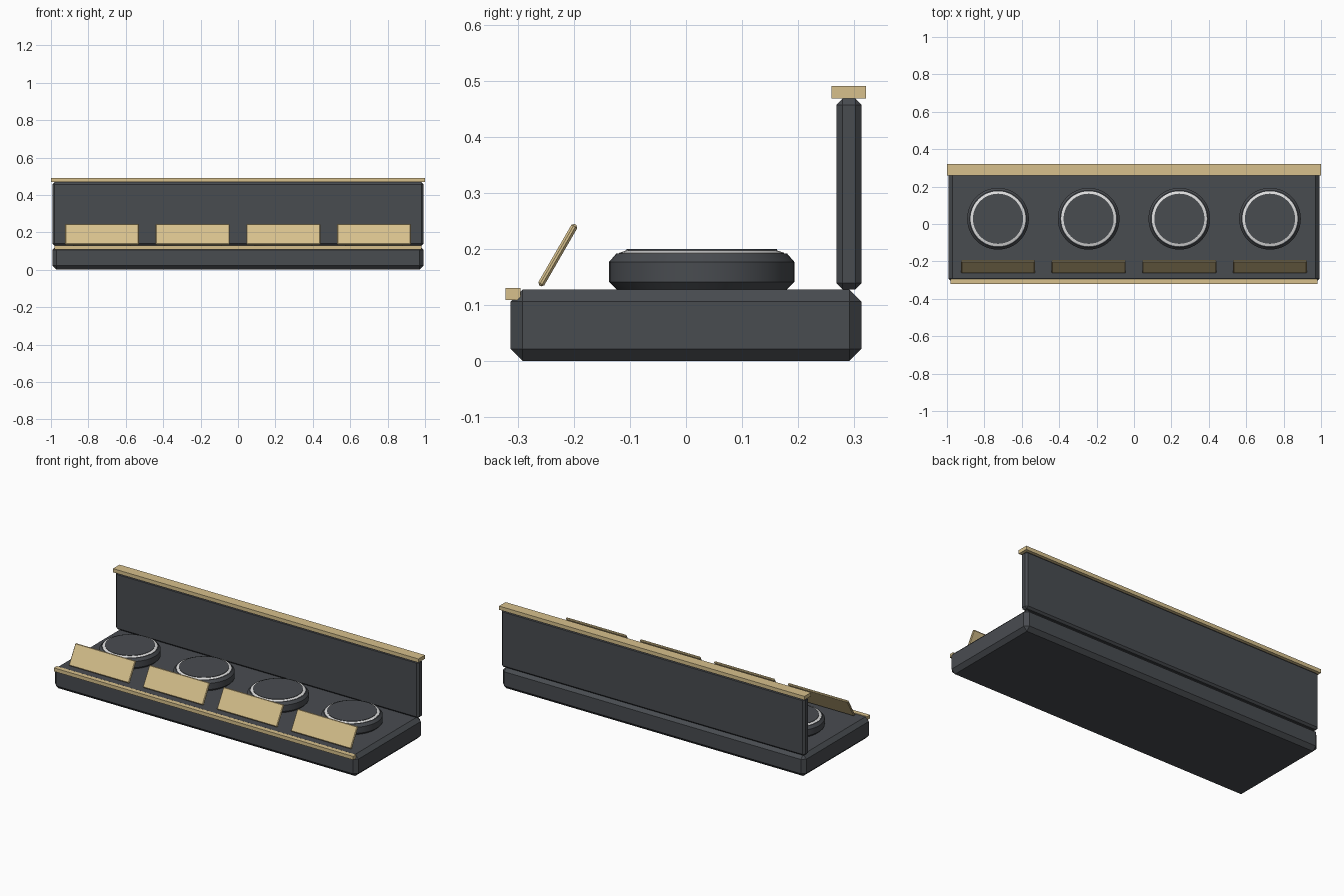
import bpy, bmesh, math

if "Cube" in bpy.data.objects:
    bpy.data.objects.remove(bpy.data.objects["Cube"], do_unlink=True)


def make_material(name, color):
    mat = bpy.data.materials.new(name)
    mat.use_nodes = True
    mat.diffuse_color = (*color, 1)
    mat.node_tree.nodes["Principled BSDF"].inputs["Base Color"].default_value = (*color, 1)
    return mat


dark = make_material("dark slate", (0.066, 0.072, 0.081))
brass = make_material("pale brass", (0.68, 0.53, 0.265))
silver = make_material("light silver", (0.74, 0.74, 0.74))


def finish(name, bm, mat, loc, tilt=0):
    bmesh.ops.recalc_face_normals(bm, faces=bm.faces)
    mesh = bpy.data.meshes.new(name)
    bm.to_mesh(mesh)
    bm.free()
    mesh.materials.append(mat)
    obj = bpy.data.objects.new(name, mesh)
    obj.location = loc
    obj.rotation_euler.x = tilt
    bpy.context.collection.objects.link(obj)
    return obj


def box(name, size, loc, mat, chamfer=0, tilt=0):
    bm = bmesh.new()
    bmesh.ops.create_cube(bm, size=1)
    bmesh.ops.scale(bm, vec=size, verts=bm.verts)
    if chamfer:
        bmesh.ops.bevel(bm, geom=bm.edges[:], offset=chamfer, segments=1,
                        affect='EDGES', profile=0.5)
    return finish(name, bm, mat, loc, tilt)


def lathe(name, profile, loc, mat, sides=48):
    """Stack rings of (radius, height) and cap both ends."""
    bm = bmesh.new()
    rings = []
    for r, z in profile:
        angles = [2 * math.pi * i / sides for i in range(sides)]
        rings.append([bm.verts.new((r * math.cos(a), r * math.sin(a), z)) for a in angles])
    for low, high in zip(rings, rings[1:]):
        for i in range(sides):
            j = (i + 1) % sides
            bm.faces.new((low[i], low[j], high[j], high[i]))
    bm.faces.new(rings[0][::-1])
    bm.faces.new(rings[-1])
    obj = finish(name, bm, mat, loc)
    bpy.ops.object.select_all(action='DESELECT')
    bpy.context.view_layer.objects.active = obj
    obj.select_set(True)
    bpy.ops.object.shade_smooth_by_angle(angle=math.radians(25))
    return obj


# Base slab, upright back and their trim rails
box("base", (1.986, 0.626, 0.128), (0, 0, 0.064), dark, 0.022)
box("back_panel", (1.986, 0.045, 0.34), (0, 0.2905, 0.298), dark, 0.011)
box("top_rail", (2.0, 0.061, 0.022), (0, 0.29, 0.479), brass)
box("front_trim", (1.96, 0.027, 0.021), (0, -0.3085, 0.1195), brass)

# Four round stands, each with a bright rim, an inset top and a leaning plaque
for n, x in enumerate((-0.727, -0.2425, 0.2425, 0.727), 1):
    lathe(f"stand_{n}", [(0.152, 0), (0.165, 0.013), (0.165, 0.049), (0.152, 0.064)],
          (x, 0.028, 0.128), dark)
    lathe(f"rim_{n}", [(0.147, 0), (0.147, 0.004), (0.129, 0.0105)],
          (x, 0.028, 0.189), silver)
    lathe(f"inset_top_{n}", [(0.134, 0), (0.134, 0.011)], (x, 0.028, 0.189), dark)
    box(f"plaque_{n}", (0.395, 0.012, 0.126), (x, -0.2285, 0.189), brass, 0.004,
        math.radians(-30))
